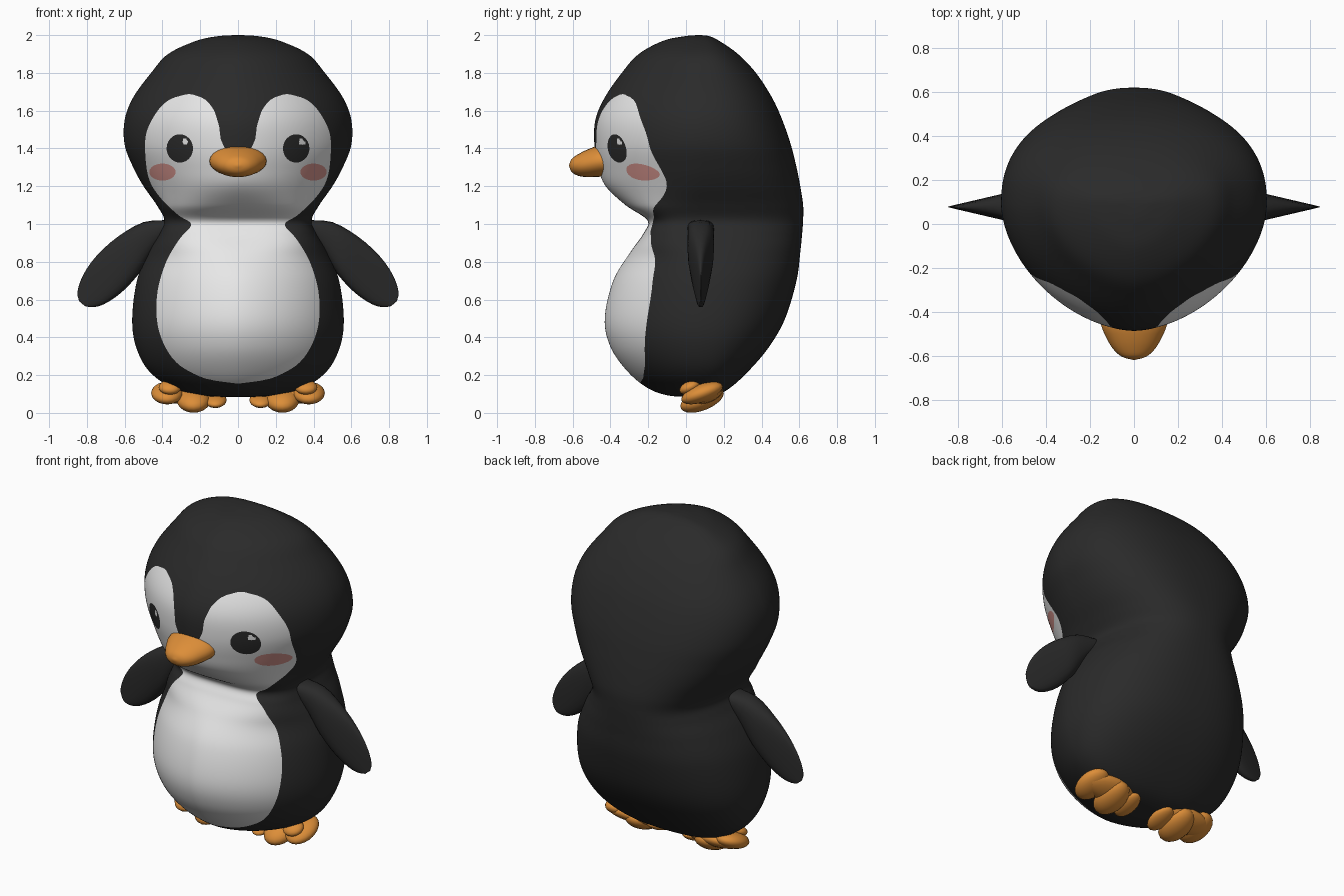
import bpy, bmesh, math
from mathutils import Vector

if "Cube" in bpy.data.objects:
    bpy.data.objects.remove(bpy.data.objects["Cube"])


def material(name, rgb):
    m = bpy.data.materials.new(name)
    m.diffuse_color = (*rgb, 1)
    m.use_nodes = True
    m.node_tree.nodes["Principled BSDF"].inputs["Base Color"].default_value = m.diffuse_color
    return m


BLACK = material("charcoal", (0.023, 0.023, 0.023))
WHITE = material("soft white", (0.82, 0.82, 0.82))
ORANGE = material("orange", (0.72, 0.27, 0.04))
PINK = material("blush pink", (0.67, 0.30, 0.27))


def spline(rows, steps):
    """Catmull-Rom curve through rows of numbers."""
    out = []
    for i in range(len(rows) - 1):
        a, b, c, d = (rows[max(0, min(len(rows) - 1, i + k))] for k in (-1, 0, 1, 2))
        for s in range(steps):
            t = s / steps
            out.append([0.5 * (2 * q + (r - p) * t + (2 * p - 5 * q + 4 * r - w) * t * t
                               + (3 * q - p - 3 * r + w) * t ** 3)
                        for p, q, r, w in zip(a, b, c, d)])
    return out + [list(rows[-1])]


def lookup(table, z):
    """Linear interpolation in a sorted (z, value) table."""
    for (z0, v0), (z1, v1) in zip(table, table[1:]):
        if z <= z1:
            return v0 + (v1 - v0) * max(0, (z - z0) / (z1 - z0))
    return table[-1][1]


def power(v, e):
    return math.copysign(abs(v) ** e, v)


def loft(rings):
    """Skin closed rings of equal length and cap both ends."""
    bm = bmesh.new()
    vs = [[bm.verts.new(p) for p in r] for r in rings]
    n = len(rings[0])
    for a, b in zip(vs, vs[1:]):
        for i in range(n):
            j = (i + 1) % n
            bm.faces.new((a[i], a[j], b[j], b[i]))
    bm.faces.new(vs[0][::-1])
    bm.faces.new(vs[-1])
    bmesh.ops.remove_doubles(bm, verts=bm.verts, dist=1e-5)
    bmesh.ops.recalc_face_normals(bm, faces=bm.faces)
    return bm


def finish(bm, name, *mats):
    me = bpy.data.meshes.new(name)
    for f in bm.faces:
        f.smooth = True
    bm.to_mesh(me)
    bm.free()
    for m in mats:
        me.materials.append(m)
    ob = bpy.data.objects.new(name, me)
    bpy.context.collection.objects.link(ob)
    return ob


def cut(bm, field, index):
    """Cut the mesh along field = 0 and give the inside a material."""
    new = set()
    for e in list(bm.edges):
        v = e.verts[0]
        a, b = field(v.co), field(e.verts[1].co)
        if a * b < 0:
            new.add(bmesh.utils.edge_split(e, v, min(0.98, max(0.02, a / (a - b))))[1])
    for f in list(bm.faces):
        hit = [v for v in f.verts if v in new]
        if len(hit) == 2:
            bmesh.utils.face_split(f, hit[0], hit[1])
    for f in bm.faces:
        if field(f.calc_center_median()) < 0:
            f.material_index = index


# Body and head in one skin: height, half width, front y, back y
PROFILE = [(.085, 0, .09, .09), (.09, .17, -.08, .15), (.13, .34, -.2, .23),
           (.22, .47, -.31, .33), (.35, .54, -.4, .44), (.5, .56, -.43, .525),
           (.7, .535, -.385, .585), (.85, .475, -.295, .605), (.95, .415, -.225, .615),
           (1.02, .39, -.205, .62), (1.1, .43, -.32, .62), (1.2, .5, -.425, .605),
           (1.3, .555, -.465, .585), (1.42, .6, -.485, .555), (1.55, .6, -.48, .51),
           (1.67, .555, -.43, .455), (1.8, .46, -.34, .37), (1.9, .37, -.25, .275),
           (1.97, .22, -.12, .175), (1.995, .1, 0, .12), (2.0, 0, .07, .07)]
SEG = 192
rings = []
for z, w, f, b in spline(PROFILE, 8):
    yc = min(max(.09, f), b)
    front = 1.75 + 1.5 * math.exp(-((z - 1) / .12) ** 2)  # pointed front, flat throat
    ring = []
    for i in range(SEG):
        a = 2 * math.pi * i / SEG
        s = math.sin(a)
        e = 2 / (2.4 if s > 0 else front)
        ring.append((w * power(math.cos(a), e),
                     yc + power(s, e) * (b - yc if s > 0 else yc - f), z))
    rings.append(ring)
body = loft(rings)

# White mask: outer and inner half widths by height
OUTER = spline([(.15, -.05), (.17, .12), (.2, .22), (.27, .33), (.38, .4), (.5, .43),
                (.65, .425), (.8, .38), (.92, .31), (.98, .255), (1.01, .255), (1.05, .32),
                (1.15, .42), (1.25, .475), (1.4, .492), (1.5, .48), (1.6, .425),
                (1.66, .36), (1.69, .26), (1.7, .2)], 4)
INNER = [(1.36, -1), (1.37, 0), (1.4, .07), (1.45, .092), (1.52, .1), (1.6, .125),
         (1.65, .16), (1.68, .21), (1.69, .26), (1.7, .4)]


def mask(p):
    x = abs(p.x)
    return max(x - lookup(OUTER, p.z), lookup(INNER, p.z) - x, p.y - .05)


def spot(cx, cz, rx, rz):
    return lambda p: max(math.hypot((p.x - cx) / rx, (p.z - cz) / rz) - 1, p.y)


cut(body, mask, 1)
for side in (-1, 1):
    cut(body, spot(side * .4, 1.275, .07, .045), 2)           # cheek
    cut(body, spot(side * .308, 1.4, .07, .075), 0)           # eye
    cut(body, spot(side * .308 + .03, 1.435, .016, .016), 1)  # eye glint
finish(body, "body", BLACK, WHITE, PINK)

# Flippers: upper edge x, z, lower edge x, z; they thin out towards the tip
FLIPPER = [(.36, 1.02, .36, .96), (.5, 1.01, .45, .85), (.64, .93, .53, .73),
           (.75, .83, .62, .635), (.82, .73, .71, .575), (.85, .64, .77, .56),
           (.84, .59, .81, .565)]
for side, name in ((-1, "left_flipper"), (1, "right_flipper")):
    rings = []
    for x0, z0, x1, z1 in spline(FLIPPER, 3):
        ring = []
        for i in range(20):
            a = 2 * math.pi * i / 20
            k = .5 + .5 * power(math.cos(a), .85)
            x = x1 + (x0 - x1) * k
            h = .07 * max(.03, min(1, (.855 - x) / .3))
            ring.append((side * x, .078 + h * power(math.sin(a), .7), z1 + (z0 - z1) * k))
        rings.append(ring)
    finish(loft(rings), name, BLACK)

# Beak: y, half width, bottom z, top z
BEAK = [(-.4, .15, 1.255, 1.41), (-.46, .15, 1.25, 1.415), (-.52, .125, 1.248, 1.395),
        (-.57, .095, 1.255, 1.37), (-.605, .055, 1.275, 1.345), (-.62, 0, 1.31, 1.31)]
rings = []
for y, w, lo, hi in spline(BEAK, 3):
    rings.append([(w * math.cos(a), y, (lo + hi) / 2 + (hi - lo) / 2 * math.sin(a))
                  for a in (2 * math.pi * i / 24 for i in range(24))])
finish(loft(rings), "beak", ORANGE)

# Feet: three toes, a flat heel and an ankle, as centre and radii, tilted up at the back
TOES = [((.375, .085, .105), (.085, .11, .05)), ((.235, .085, .07), (.09, .115, .06)),
        ((.12, .085, .068), (.06, .09, .032)), ((.27, .115, .088), (.17, .08, .045)),
        ((.36, .02, .155), (.06, .055, .035))]
for side, name in ((-1, "left_foot"), (1, "right_foot")):
    bm = bmesh.new()
    for c, r in TOES:
        for v in bmesh.ops.create_uvsphere(bm, u_segments=20, v_segments=12, radius=1)["verts"]:
            y = c[1] + v.co.y * r[1]
            v.co = Vector((side * c[0] + v.co.x * r[0], y,
                           c[2] + v.co.z * r[2] + .3 * (y - .085)))
    finish(bm, name, ORANGE)
